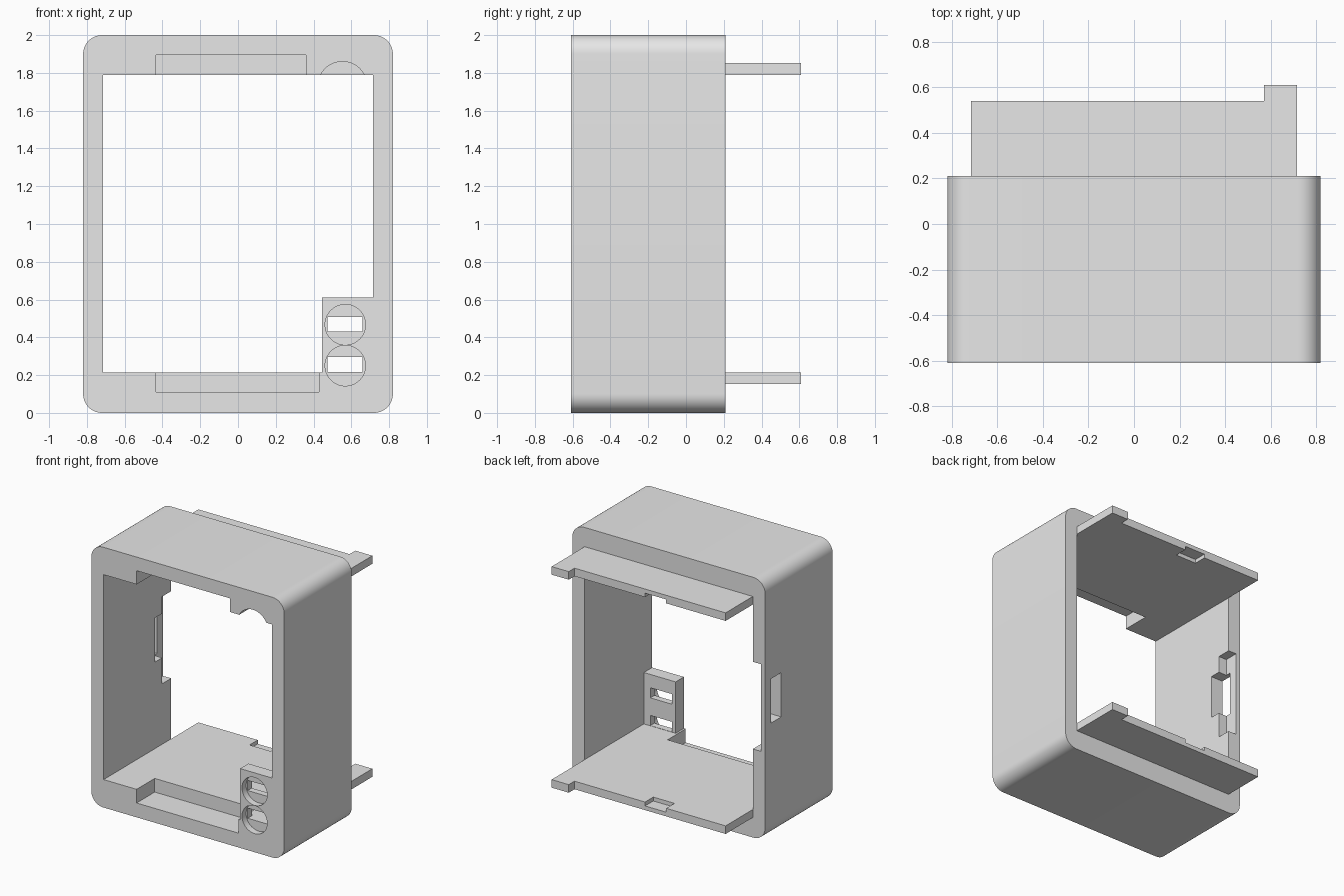
import bpy
import bmesh
import math
from mathutils import Matrix, Vector

old = bpy.data.objects.get("Cube")
if old:
    bpy.data.objects.remove(old, do_unlink=True)

FRONT, BACK = -0.61, 0.21       # body depth
HALF_OPEN = 0.715               # half width of the opening
FLOOR, CEILING = 0.215, 1.79    # opening bottom and top

grey = bpy.data.materials.new("light_grey")
grey.use_nodes = True
grey.diffuse_color = (0.8, 0.8, 0.8, 1)
grey.node_tree.nodes["Principled BSDF"].inputs["Base Color"].default_value = (0.8, 0.8, 0.8, 1)


def new_object(name, bm):
    bmesh.ops.recalc_face_normals(bm, faces=bm.faces)
    mesh = bpy.data.meshes.new(name)
    bm.to_mesh(mesh)
    bm.free()
    mesh.materials.append(grey)
    obj = bpy.data.objects.new(name, mesh)
    bpy.context.collection.objects.link(obj)
    return obj


def box(name, xs, ys, zs, corner=0):
    """Box between bounds; corner rounds the edges running along y."""
    low, high = Vector((xs[0], ys[0], zs[0])), Vector((xs[1], ys[1], zs[1]))
    bm = bmesh.new()
    bmesh.ops.create_cube(bm, size=1)
    for v in bm.verts:
        v.co = (low + high) / 2 + v.co * (high - low)
    if corner:
        edges = [e for e in bm.edges if abs(e.verts[0].co.y - e.verts[1].co.y) > 0.01]
        bmesh.ops.bevel(bm, geom=edges, offset=corner, segments=10, profile=0.5, affect='EDGES')
    return new_object(name, bm)


def disc(name, x, z, radius, ys):
    """Cylinder lying along y."""
    bm = bmesh.new()
    place = Matrix.Translation((x, sum(ys) / 2, z)) @ Matrix.Rotation(math.pi / 2, 4, 'X')
    bmesh.ops.create_cone(bm, cap_ends=True, segments=64, radius1=radius, radius2=radius,
                          depth=ys[1] - ys[0], matrix=place)
    return new_object(name, bm)


def cut(target, cutter):
    mod = target.modifiers.new("cut", 'BOOLEAN')
    mod.operation = 'DIFFERENCE'
    mod.solver = 'EXACT'
    mod.object = cutter
    bpy.context.view_layer.objects.active = target
    bpy.ops.object.modifier_apply(modifier=mod.name)
    bpy.data.objects.remove(cutter, do_unlink=True)


# Rounded housing
housing = box("housing", (-0.82, 0.82), (FRONT, BACK), (0, 2), corner=0.1)

# Main opening, leaving a thin front panel in the lower left corner
panel_back = FRONT + 0.1
cut(housing, box("cavity", (-HALF_OPEN, HALF_OPEN), (panel_back, 0.5), (FLOOR, CEILING)))
cut(housing, box("window", (-HALF_OPEN, 0.445), (-0.8, -0.4), (FLOOR, CEILING)))
cut(housing, box("window_side", (0.4, HALF_OPEN), (-0.8, -0.4), (0.61, CEILING)))

# Front recesses in the floor and ceiling
recess = (-0.8, FRONT + 0.22)
cut(housing, box("floor_recess", (-0.435, 0.43), recess, (0.11, 0.4)))
cut(housing, box("ceiling_recess", (-0.435, 0.36), recess, (1.6, 1.895)))
cut(housing, disc("ceiling_scallop", 0.553, 1.73, 0.13, recess))

# Round sockets with rectangular holes
for z, hole in ((0.467, (0.43, 0.508)), (0.25, (0.217, 0.295))):
    cut(housing, disc("socket", 0.568, z, 0.107, (-0.8, FRONT + 0.05)))
    cut(housing, box("socket_hole", (0.475, 0.66), (-0.8, -0.4), hole))

# Side wall pocket and slot
cut(housing, box("wall_pocket", (-0.785, -0.6), (0.1, 0.5), (0.68, 1.35)))
cut(housing, box("wall_slot", (-1, -0.6), (0.015, 0.14), (0.88, 1.22)))

# Matching shelves behind the housing, each with a tab and a shallow notch
for name, flip in (("lower_shelf", False), ("upper_shelf", True)):
    outline = ((-HALF_OPEN, BACK), (HALF_OPEN, BACK), (HALF_OPEN, 0.61),
               (0.57, 0.61), (0.57, 0.54), (-HALF_OPEN, 0.54))
    bm = bmesh.new()
    face = bm.faces.new([bm.verts.new((x, y, 0.153)) for x, y in outline])
    side = bmesh.ops.extrude_face_region(bm, geom=[face])["geom"]
    bmesh.ops.translate(bm, vec=(0, 0, FLOOR - 0.153),
                        verts=[v for v in side if isinstance(v, bmesh.types.BMVert)])
    shelf = new_object(name, bm)
    cut(shelf, box("notch", (-0.21, -0.03), (0.44, 0.7), (0.185, 0.4)))
    if flip:
        shelf.data.transform(Matrix.Translation((0, 0, 2)) @ Matrix.Scale(-1, 4, (0, 0, 1)))
        shelf.data.flip_normals()
        shelf.data.transform(Matrix.Translation((0, 0, CEILING + FLOOR - 2)))

# Smooth rounded corners, keep the hard edges
bpy.ops.object.select_all(action='DESELECT')
housing.select_set(True)
bpy.context.view_layer.objects.active = housing
bpy.ops.object.shade_smooth_by_angle(angle=math.radians(30))
